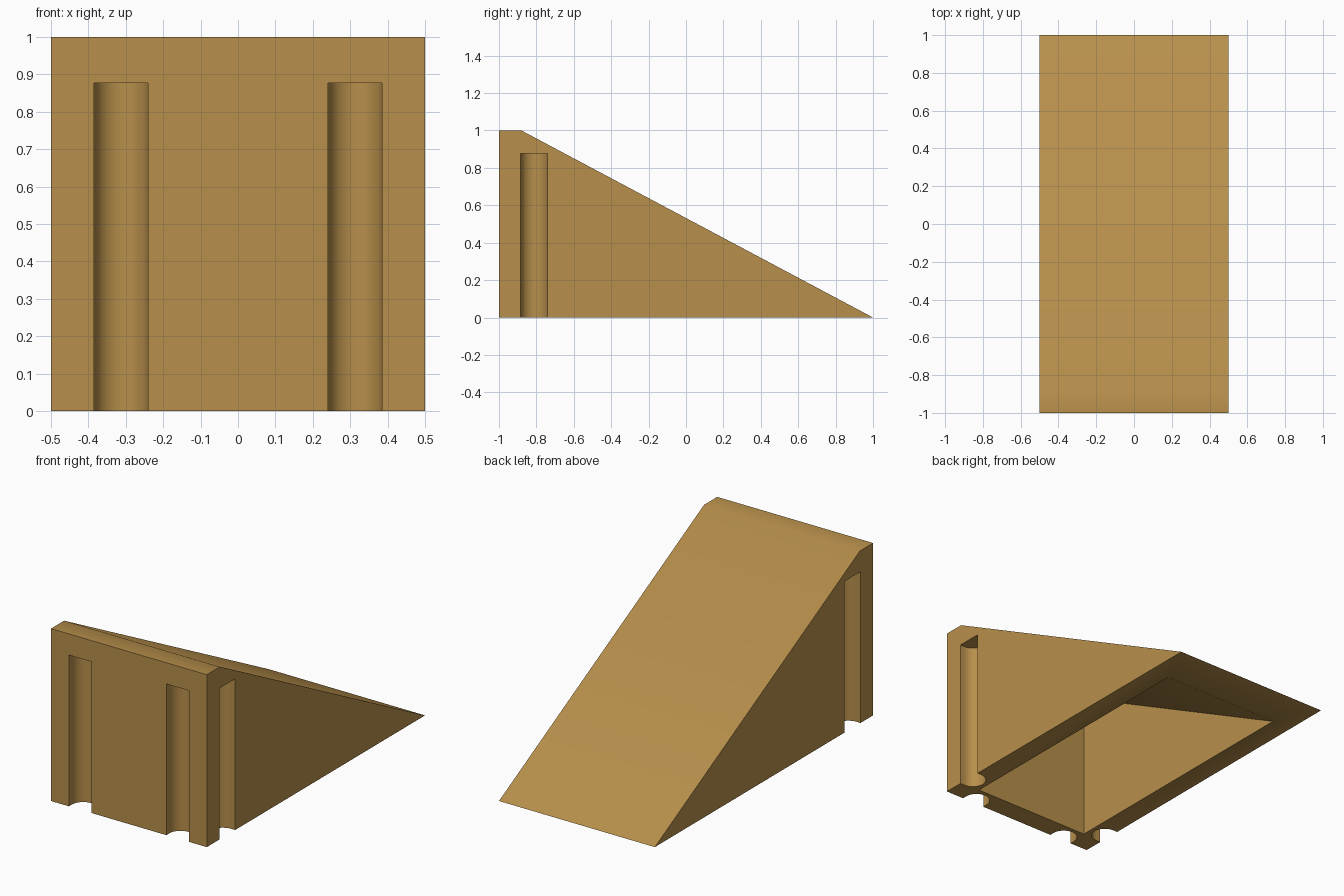
import bpy, bmesh, math
from mathutils import Matrix, Vector

if "Cube" in bpy.data.objects:
    bpy.data.objects.remove(bpy.data.objects["Cube"])

tan = bpy.data.materials.new("golden_tan")
tan.diffuse_color = (0.474, 0.275, 0.070, 1)
tan.use_nodes = True
tan.node_tree.nodes["Principled BSDF"].inputs["Base Color"].default_value = tan.diffuse_color


def prism(name, points, direction, matrix=Matrix()):
    """Extrude a closed outline along a direction."""
    bm = bmesh.new()
    face = bm.faces.new([bm.verts.new(p) for p in points])
    res = bmesh.ops.extrude_face_region(bm, geom=[face])
    verts = [v for v in res["geom"] if isinstance(v, bmesh.types.BMVert)]
    bmesh.ops.translate(bm, verts=verts, vec=Vector(direction))
    bm.transform(matrix)
    bmesh.ops.recalc_face_normals(bm, faces=bm.faces)
    mesh = bpy.data.meshes.new(name)
    bm.to_mesh(mesh)
    bm.free()
    mesh.materials.append(tan)
    obj = bpy.data.objects.new(name, mesh)
    bpy.context.collection.objects.link(obj)
    return obj


# Ramp body: wedge side profile with a narrow flat ridge
ridge_y = -0.88
side = [(-1, 0), (1, 0), (ridge_y, 1), (-1, 1)]
ramp = prism("ramp_body", [(-0.5, y, z) for y, z in side], (1, 0, 0))

# Open underside: walls of even thickness below the slope
wall, toe = 0.125, 0.738
slope = 1 / (1 - ridge_y)
low = -0.1
inner = [(-1 + wall, low), (toe - low / slope, low),
         (-1 + wall, (toe + 1 - wall) * slope)]
cutters = [prism("hollow_cutter", [(-0.5 + wall, y, z) for y, z in inner],
                 (1 - 2 * wall, 0, 0))]

# Round-ended upright grooves, cut inward from the wall they stand on
radius, depth, height = 0.0725, 0.1, 0.877
straight = depth - radius
outline = [(radius, -0.1)]
outline += [(radius * math.cos(a), straight + radius * math.sin(a))
            for a in (math.pi * i / 16 for i in range(17))]
outline += [(-radius, -0.1)]


def groove(x, y, angle):
    m = Matrix.Translation((x, y, 0)) @ Matrix.Rotation(angle, 4, "Z")
    cutters.append(prism("groove_cutter", [(u, v, low) for u, v in outline],
                         (0, 0, height - low), m))


for s in (-1, 1):
    groove(s * 0.3125, -1, 0)                       # front wall
    groove(s * 0.5, -0.8125, s * math.pi / 2)       # side walls

for cutter in cutters:
    cutter.hide_render = True
    cutter.hide_viewport = True
    mod = ramp.modifiers.new(cutter.name, "BOOLEAN")
    mod.operation = "DIFFERENCE"
    mod.solver = "EXACT"
    mod.object = cutter

# Bake the cuts, drop the cutters, then smooth the rounded parts
graph = bpy.context.evaluated_depsgraph_get()
baked = bpy.data.meshes.new_from_object(ramp.evaluated_get(graph))
ramp.modifiers.clear()
ramp.data = baked
for cutter in cutters:
    bpy.data.objects.remove(cutter)
bpy.context.view_layer.objects.active = ramp
ramp.select_set(True)
bpy.ops.object.shade_smooth_by_angle(angle=math.radians(30))
